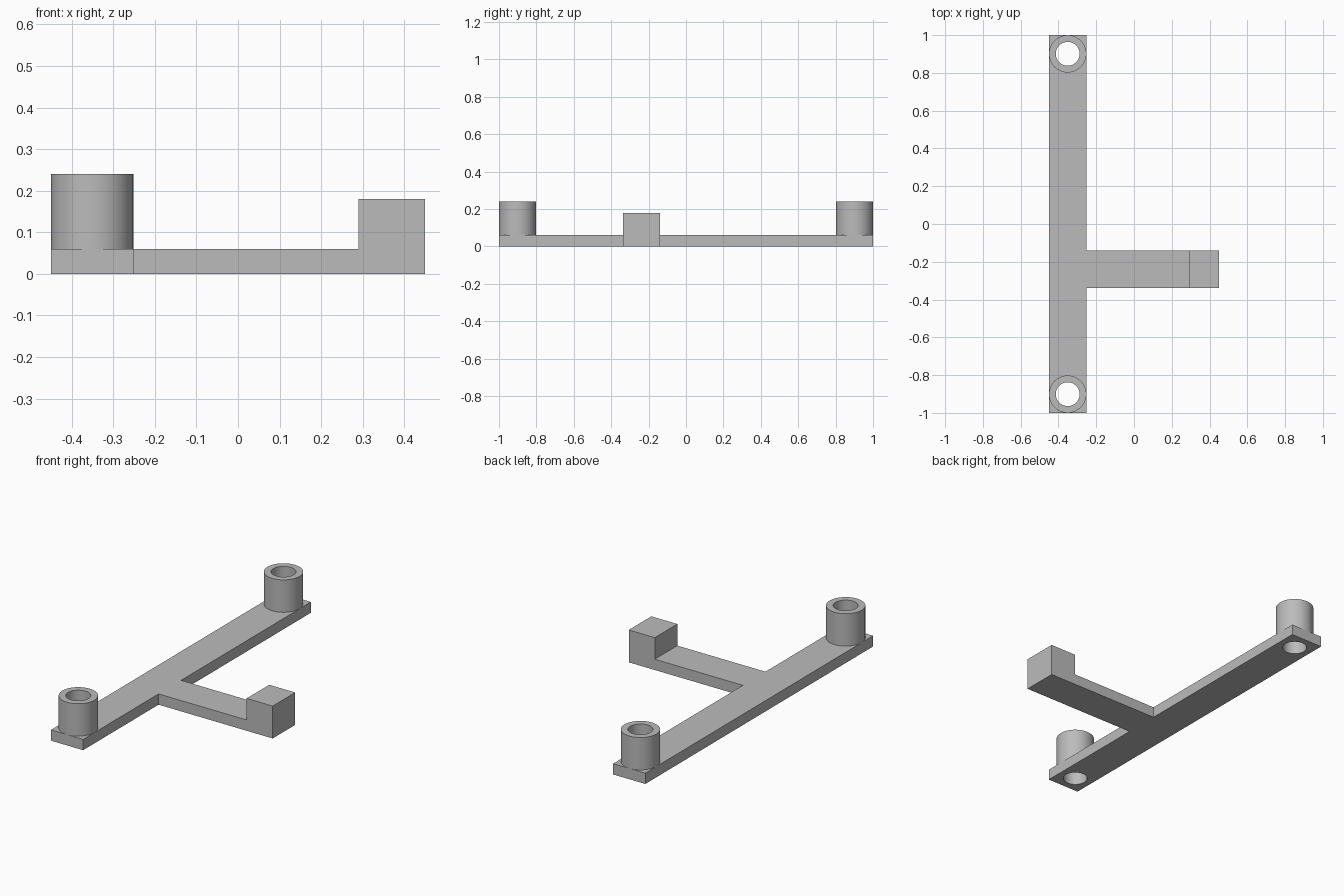
import bpy, bmesh
from math import radians, cos, sin, tau

if "Cube" in bpy.data.objects:
    bpy.data.objects.remove(bpy.data.objects["Cube"], do_unlink=True)

grey = bpy.data.materials.new("plain grey")
grey.use_nodes = True
colour = (0.5, 0.5, 0.5, 1)
grey.diffuse_color = colour
grey.node_tree.nodes["Principled BSDF"].inputs["Base Color"].default_value = colour

SEGMENTS = 64
LEFT, RIGHT, EDGE, STEP = -0.45, 0.45, -0.252, 0.29    # x limits
ARM_FRONT, ARM_BACK = -0.338, -0.14                    # y limits of the arm
THICK, BLOCK_TOP, POST_TOP = 0.06, 0.18, 0.24          # heights
OUTER, HOLE = 0.099, 0.063
POST_X, POST_Y = -0.351, 0.901


def make_object(name, bm):
    bmesh.ops.recalc_face_normals(bm, faces=bm.faces)
    mesh = bpy.data.meshes.new(name)
    bm.to_mesh(mesh)
    bm.free()
    mesh.materials.append(grey)
    obj = bpy.data.objects.new(name, mesh)
    bpy.context.collection.objects.link(obj)
    return obj


def ring(bm, y, radius, z):
    return [bm.verts.new((POST_X + radius * cos(tau * i / SEGMENTS),
                          y + radius * sin(tau * i / SEGMENTS), z))
            for i in range(SEGMENTS)]


def bridge(bm, a, b):
    for i in range(SEGMENTS):
        j = (i + 1) % SEGMENTS
        bm.faces.new((a[i], a[j], b[j], b[i]))


def extrude_up(bm, face, height):
    new = bmesh.ops.extrude_face_region(bm, geom=[face])["geom"]
    verts = [g for g in new if isinstance(g, bmesh.types.BMVert)]
    bmesh.ops.translate(bm, verts=verts, vec=(0, 0, height))
    return next(g for g in new if isinstance(g, bmesh.types.BMFace))


# T-shaped base plate with a raised block at the arm tip
bm = bmesh.new()
outline = [(LEFT, -1), (EDGE, -1), (EDGE, ARM_FRONT), (STEP, ARM_FRONT),
           (RIGHT, ARM_FRONT), (RIGHT, ARM_BACK), (STEP, ARM_BACK),
           (EDGE, ARM_BACK), (EDGE, 1), (LEFT, 1)]
top = extrude_up(bm, bm.faces.new([bm.verts.new((x, y, 0)) for x, y in outline]), THICK)
ends = [v for v in top.verts if abs(v.co.x - STEP) < 0.001]
bmesh.ops.connect_verts(bm, verts=ends)
bm.faces.ensure_lookup_table()
tip = next(f for f in bm.faces if all(v.co.z > 0.05 and v.co.x > 0.2 for v in f.verts))
extrude_up(bm, tip, BLOCK_TOP - THICK)
bmesh.ops.delete(bm, geom=[tip] if tip.is_valid and len(tip.verts) and
                 all(abs(v.co.z - THICK) < 0.001 for v in tip.verts) else [],
                 context="FACES_ONLY")
base = make_object("base_plate", bm)

for side, y in (("front", -POST_Y), ("back", POST_Y)):
    # Bore through the plate
    bm = bmesh.new()
    low, high = ring(bm, y, HOLE, -0.1), ring(bm, y, HOLE, 0.15)
    bridge(bm, low, high)
    bm.faces.new(low)
    bm.faces.new(high)
    cutter = make_object(side + "_bore_cutter", bm)
    cut = base.modifiers.new(side + "_bore", "BOOLEAN")
    cut.operation, cut.solver, cut.object = "DIFFERENCE", "EXACT", cutter
    bpy.context.view_layer.objects.active = base
    bpy.ops.object.modifier_apply(modifier=cut.name)
    bpy.data.objects.remove(cutter, do_unlink=True)

    # Hollow post standing on the plate
    bm = bmesh.new()
    loops = [ring(bm, y, r, z) for r, z in ((OUTER, THICK), (OUTER, POST_TOP),
                                            (HOLE, POST_TOP), (HOLE, THICK))]
    for a, b in zip(loops, loops[1:]):
        bridge(bm, a, b)
    make_object(side + "_post", bm)

# Smooth round walls, crisp edges
for obj in bpy.context.collection.objects:
    if obj.type == "MESH" and obj.data.materials and obj.data.materials[0] == grey:
        bpy.ops.object.select_all(action="DESELECT")
        obj.select_set(True)
        bpy.context.view_layer.objects.active = obj
        bpy.ops.object.shade_smooth_by_angle(angle=radians(30))
